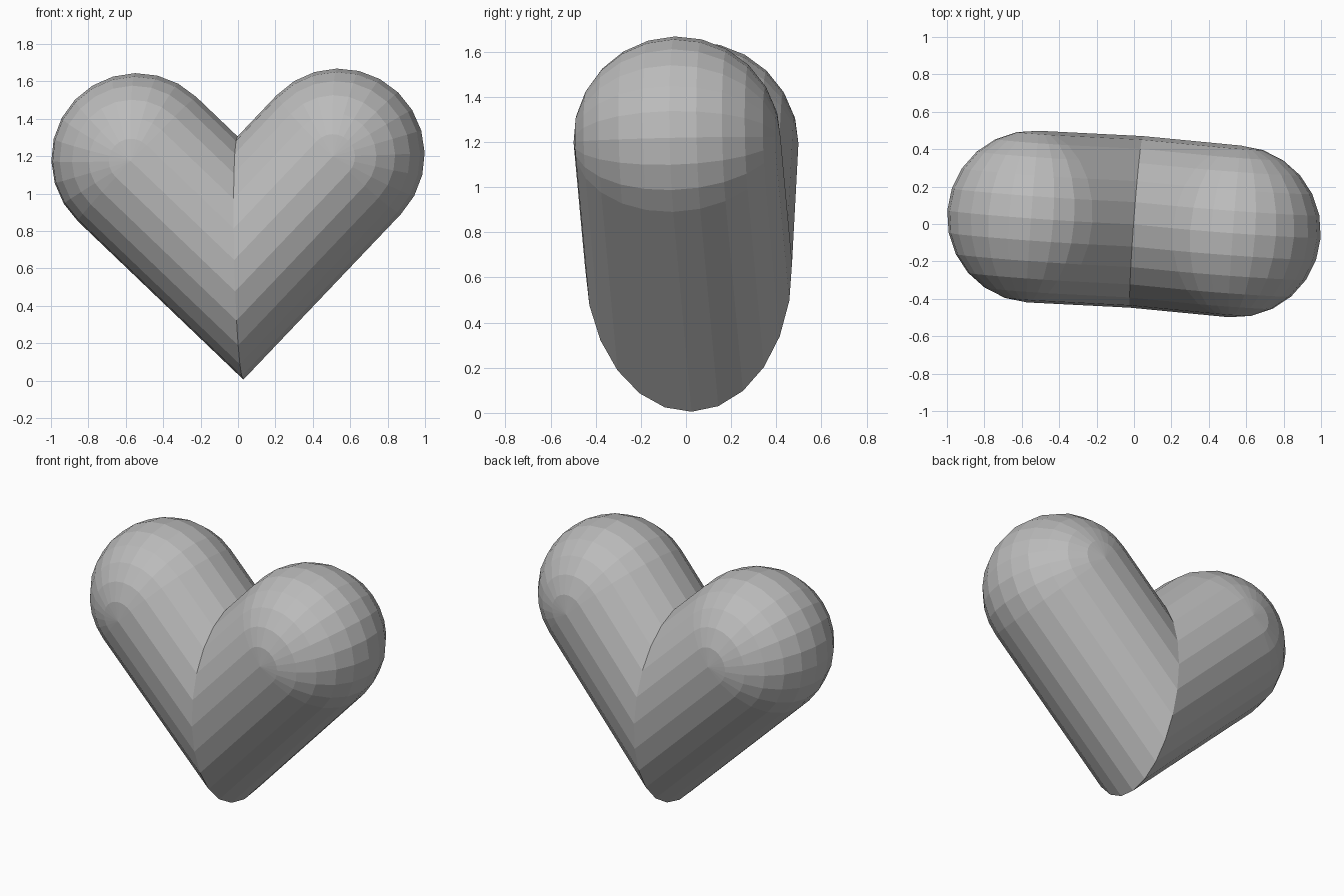
import bpy, bmesh
from math import sin, cos, pi, sqrt, radians
from mathutils import Vector

cube = bpy.data.objects.get("Cube")
if cube:
    bpy.data.objects.remove(cube, do_unlink=True)

RADIUS, OFFSET, STEPS = 0.46, 0.541, 12

grey = bpy.data.materials.new("plain grey")
grey.use_nodes = True
colour = (0.5, 0.5, 0.5, 1)
grey.diffuse_color = colour
grey.node_tree.nodes["Principled BSDF"].inputs["Base Color"].default_value = colour

# One lobe: a diagonal half tube cut at the middle plane, closed by a spun dome
centre = Vector((OFFSET, 0, 0))
along = Vector((-1, 0, -1)) / sqrt(2)     # down the tube
across = Vector((-1, 0, 1)) / sqrt(2)     # towards the notch


def tube_end(reach):
    """Point where a line along the tube meets the middle plane."""
    return centre + across * reach + along * (OFFSET * sqrt(2) - reach)


bm = bmesh.new()
rows = []
for i in range(STEPS + 1):
    a = pi * i / STEPS
    depth = Vector((0, -RADIUS * cos(a), 0))
    reach = RADIUS * sin(a)
    points = [tube_end(reach)]
    for k in range(STEPS + 1):
        b = pi * k / STEPS
        points.append(centre + (across * cos(b) - along * sin(b)) * reach)
    points.append(tube_end(-reach))
    rows.append([bm.verts.new(p + depth) for p in points])
for low, high in zip(rows, rows[1:]):
    for j in range(len(low) - 1):
        bm.faces.new((low[j], low[j + 1], high[j + 1], high[j]))
bmesh.ops.remove_doubles(bm, verts=bm.verts, dist=0.0001)

# Second lobe: mirrored and joined along the crease
copy = bmesh.ops.duplicate(bm, geom=bm.verts[:] + bm.edges[:] + bm.faces[:])
for item in copy["geom"]:
    if isinstance(item, bmesh.types.BMVert):
        item.co.x = -item.co.x
bmesh.ops.remove_doubles(bm, verts=bm.verts, dist=0.0001)
bmesh.ops.recalc_face_normals(bm, faces=bm.faces)

mesh = bpy.data.meshes.new("heart")
bm.to_mesh(mesh)
bm.free()
mesh.materials.append(grey)
heart = bpy.data.objects.new("heart", mesh)
bpy.context.collection.objects.link(heart)

# Slight tilt of the whole heart
heart.location = (0, 0, 1.196)
heart.rotation_euler = (radians(1.3), radians(-1.3), radians(-4.2))
